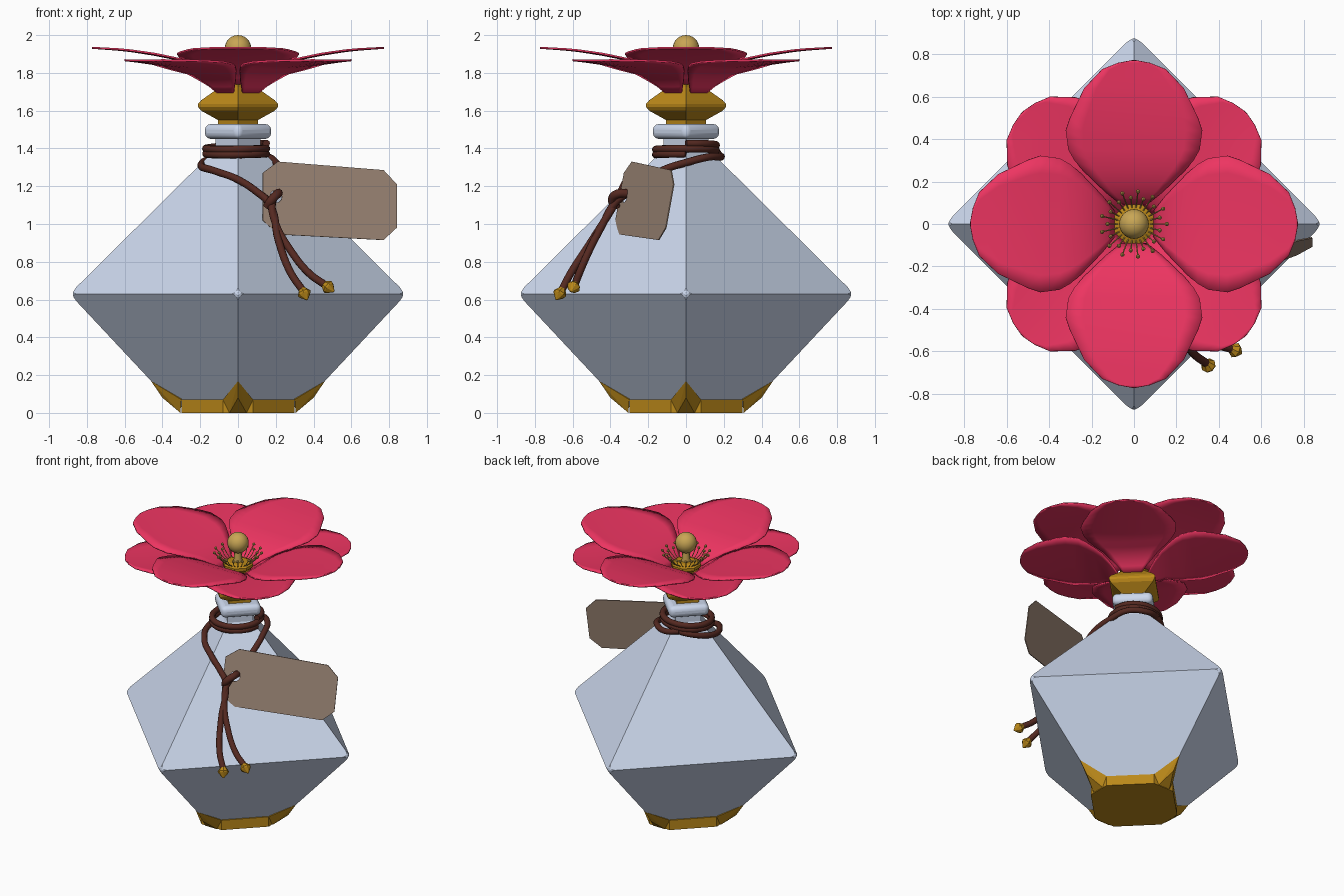
import bpy, bmesh, math
from math import sin, cos, pi
from mathutils import Vector, Matrix

if "Cube" in bpy.data.objects:
    bpy.data.objects.remove(bpy.data.objects["Cube"])


def mat(name, rgb):
    m = bpy.data.materials.new(name)
    m.diffuse_color = (*rgb, 1)
    m.use_nodes = True
    m.node_tree.nodes["Principled BSDF"].inputs["Base Color"].default_value = m.diffuse_color
    return m


GLASS = mat("pale_glass", (.60, .68, .84))
GOLD = mat("gold", (.50, .25, .01))
PALE = mat("pale_gold", (.58, .38, .09))
PINK = mat("petal_pink", (.85, .035, .12))
BROWN = mat("cord_brown", (.09, .022, .015))
PAPER = mat("tag_paper", (.35, .25, .19))


def finish(bm, name, material, smooth=None):
    bmesh.ops.recalc_face_normals(bm, faces=bm.faces[:])
    me = bpy.data.meshes.new(name)
    bm.to_mesh(me)
    bm.free()
    ob = bpy.data.objects.new(name, me)
    bpy.context.collection.objects.link(ob)
    me.materials.append(material)
    if smooth:
        bpy.ops.object.select_all(action='DESELECT')
        ob.select_set(True)
        bpy.context.view_layer.objects.active = ob
        bpy.ops.object.shade_smooth_by_angle(angle=math.radians(smooth))
    return ob


def loft(profile, sides=4, turn=0.0):
    """Closed solid from (radius, z) rings; four sides put corners on the axes."""
    bm = bmesh.new()
    rings = [[bm.verts.new((r * cos(turn + 2 * pi * i / sides), r * sin(turn + 2 * pi * i / sides), z))
              for i in range(sides)] for r, z in profile]
    for a, b in zip(rings, rings[1:]):
        for i in range(sides):
            j = (i + 1) % sides
            bm.faces.new((a[i], a[j], b[j], b[i]))
    bm.faces.new(rings[0][::-1])
    bm.faces.new(rings[-1])
    return bm


def lerp(table, t):
    for (a, p), (b, q) in zip(table, table[1:]):
        if t <= b:
            return p + (q - p) * (t - a) / (b - a)
    return table[-1][1]


# bottle: double pyramid with softened waist corners
bm = loft([(.33, .03), (.892, .63), (.13, 1.385), (.12, 1.40), (.12, 1.47)])
waist = [v for v in bm.verts if abs(v.co.z - .63) < .01]
bmesh.ops.bevel(bm, geom=waist, offset=.05, segments=3, profile=.5, affect='VERTICES')
finish(bm, "bottle_body", GLASS)

# rounded square collar
collar = finish(loft([(.188, 1.45), (.188, 1.53)]), "neck_collar", GLASS, 40)
bev = collar.modifiers.new("round", 'BEVEL')
bev.width, bev.segments = .032, 4

# gold base: octagonal plate plus four corner claws
bm = bmesh.new()
pts = []
for k in range(4):
    rot = Matrix.Rotation(k * pi / 2, 3, 'Z')
    pts += [rot @ Vector((.30, s * .08, z)) for s in (-1, 1) for z in (0, .07)]
bmesh.ops.convex_hull(bm, input=[bm.verts.new(p) for p in pts])
bmesh.ops.dissolve_limit(bm, angle_limit=.02, verts=bm.verts[:], edges=bm.edges[:])
finish(bm, "base_plate", GOLD)
for k in range(4):
    bm = bmesh.new()
    pts = [(.46, 0, .168), (.40, 0, .08), (.30, 0, .12)]
    pts += [(.30, s * .08, .07) for s in (-1, 1)] + [(.305, s * .045, 0) for s in (-1, 1)]
    rot = Matrix.Rotation(k * pi / 2, 3, 'Z')
    bmesh.ops.convex_hull(bm, input=[bm.verts.new(rot @ Vector(p)) for p in pts])
    finish(bm, f"base_claw_{k + 1}", GOLD)

# faceted stopper
finish(loft([(.105, 1.51), (.105, 1.55), (.195, 1.60), (.212, 1.62), (.212, 1.635),
             (.195, 1.655), (.095, 1.725), (.08, 1.77)]), "stopper", GOLD)

# flower petals: upper four on the axes, lower four on the diagonals
WIDTH = [(.09, .06), (.15, .135), (.28, .27), (.35, .31), (.44, .322), (.5, .302),
         (.64, .235), (.73, .15), (.76, .075), (.772, .01)]
UPPER = [(.09, 1.745), (.13, 1.79), (.2, 1.835), (.3, 1.872), (.45, 1.902), (.6, 1.925), (.78, 1.938)]
LOWER = [(.09, 1.695), (.13, 1.745), (.2, 1.795), (.35, 1.835), (.55, 1.855), (.78, 1.872)]
STEPS = [.09, .12, .15, .2, .25, .3, .35, .4, .44, .5, .57, .64, .69, .73, .76, .772]


def petal(name, angle, heights, scale, cup):
    bm = bmesh.new()
    rot = Matrix.Rotation(angle, 3, 'Z')
    n = 8
    rows = []
    for u in STEPS:
        w = lerp(WIDTH, u)
        row = []
        for i in range(n + 1):
            v = w * (2 * i / n - 1)
            z = lerp(heights, u) + cup * v * v
            row.append(bm.verts.new(rot @ Vector((u * scale, v * scale, z))))
        rows.append(row)
    for a, b in zip(rows, rows[1:]):
        for i in range(n):
            bm.faces.new((a[i], b[i], b[i + 1], a[i + 1]))
    ob = finish(bm, name, PINK, 50)
    sol = ob.modifiers.new("thickness", 'SOLIDIFY')
    sol.thickness, sol.offset = .01, -1


for k in range(4):
    petal(f"upper_petal_{k + 1}", k * pi / 2, UPPER, 1.0, .06)
    petal(f"lower_petal_{k + 1}", k * pi / 2 + pi / 4, LOWER, .965, .18)

# flower centre: octagonal disc, stem and ball
finish(loft([(.07, 1.74), (.10, 1.765), (.10, 1.785), (.06, 1.80)], 8, pi / 8), "flower_disc", GOLD)
finish(loft([(.03, 1.79), (.02, 1.88)], 10), "pistil_stem", PALE, 40)
bm = bmesh.new()
bmesh.ops.create_uvsphere(bm, u_segments=24, v_segments=14, radius=.07,
                          matrix=Matrix.Translation((0, 0, 1.93)))
finish(bm, "pistil_ball", PALE, 60)


def tube(name, points, radius, material, res=6, bevel=3):
    cu = bpy.data.curves.new(name, 'CURVE')
    cu.dimensions = '3D'
    cu.bevel_depth, cu.bevel_resolution, cu.resolution_u = radius, bevel, res
    cu.use_fill_caps = True
    sp = cu.splines.new('BEZIER')
    sp.bezier_points.add(len(points) - 1)
    for bp, p in zip(sp.bezier_points, points):
        bp.co = p
        bp.handle_left_type = bp.handle_right_type = 'AUTO'
    ob = bpy.data.objects.new(name, cu)
    bpy.context.collection.objects.link(ob)
    cu.materials.append(material)


# stamens: fine filaments with small beads
heads = bmesh.new()
for i in range(26):
    a = 2 * pi * i / 26
    r, z = ((.155, 1.865), (.125, 1.85))[i % 2]
    tip = Vector((r * cos(a), r * sin(a), z))
    bmesh.ops.create_icosphere(heads, subdivisions=1, radius=.011, matrix=Matrix.Translation(tip))
    tube(f"stamen_{i + 1}", [(.07 * cos(a), .07 * sin(a), 1.785),
                             (.11 * cos(a), .11 * sin(a), 1.815), tip], .003, PALE, 2, 0)
finish(heads, "stamen_beads", PALE)

# cord coils around the neck, then the two hanging strands
coil = []
for i in range(25):
    a = 2 * pi * i / 12
    coil.append((-.01 + .16 * cos(a), .16 * sin(a), 1.42 - .055 * i / 24 + .008 * sin(a + 1)))
tube("cord_coil", coil, .02, BROWN)
tube("cord_left", [(.0, .17, 1.375), (-.13, .12, 1.35), (-.195, -.03, 1.31), (-.12, -.21, 1.28),
                   (0, -.305, 1.235), (.1, -.345, 1.17), (.165, -.375, 1.11), (.215, -.50, .91),
                   (.28, -.61, .74), (.345, -.66, .645)], .02, BROWN)
tube("cord_right", [(-.06, .16, 1.37), (.04, .185, 1.355), (.15, .12, 1.355), (.2, 0, 1.325), (.225, -.11, 1.29),
                    (.225, -.22, 1.23), (.205, -.31, 1.165), (.18, -.385, 1.10), (.2, -.44, 1.0),
                    (.275, -.51, .865), (.375, -.565, .74), (.465, -.59, .675)], .02, BROWN)
tube("cord_knot", [(.155, -.37, 1.09), (.18, -.39, 1.13), (.21, -.36, 1.16), (.21, -.30, 1.16)], .024, BROWN)

# gold cord tips
for k, (p, d) in enumerate([((.345, -.66, .645), (.09, -.12, -.2)), ((.465, -.59, .675), (.17, -.08, -.13))]):
    bm = loft([(.018, -.015), (.037, .015), (.033, .025), (.004, .058)], 8)
    bm.transform(Matrix.Translation(p) @ Vector(d).to_track_quat('Z', 'Y').to_matrix().to_4x4())
    finish(bm, f"cord_tip_{k + 1}", GOLD)

# paper tag: tilted plate with clipped corners and a punched hole
outline = [(.13, 1.27), (.13, 1.02), (.21, .945), (.77, .915), (.84, .98), (.84, 1.21), (.77, 1.285), (.21, 1.33)]
hole = [(.2 + .033 * cos(i * pi / 6), 1.145 + .033 * sin(i * pi / 6)) for i in range(12)]
bm = bmesh.new()
edges = []
for loop in (outline, hole):
    vs = [bm.verts.new((x, -.285 + .385 * (x - .21) + .18 * (z - 1.33), z)) for x, z in loop]
    edges += [bm.edges.new((vs[i - 1], vs[i])) for i in range(len(vs))]
bmesh.ops.triangle_fill(bm, use_beauty=True, use_dissolve=False, edges=edges)
tag = finish(bm, "paper_tag", PAPER)
sol = tag.modifiers.new("thickness", 'SOLIDIFY')
sol.thickness, sol.offset = .006, 0
